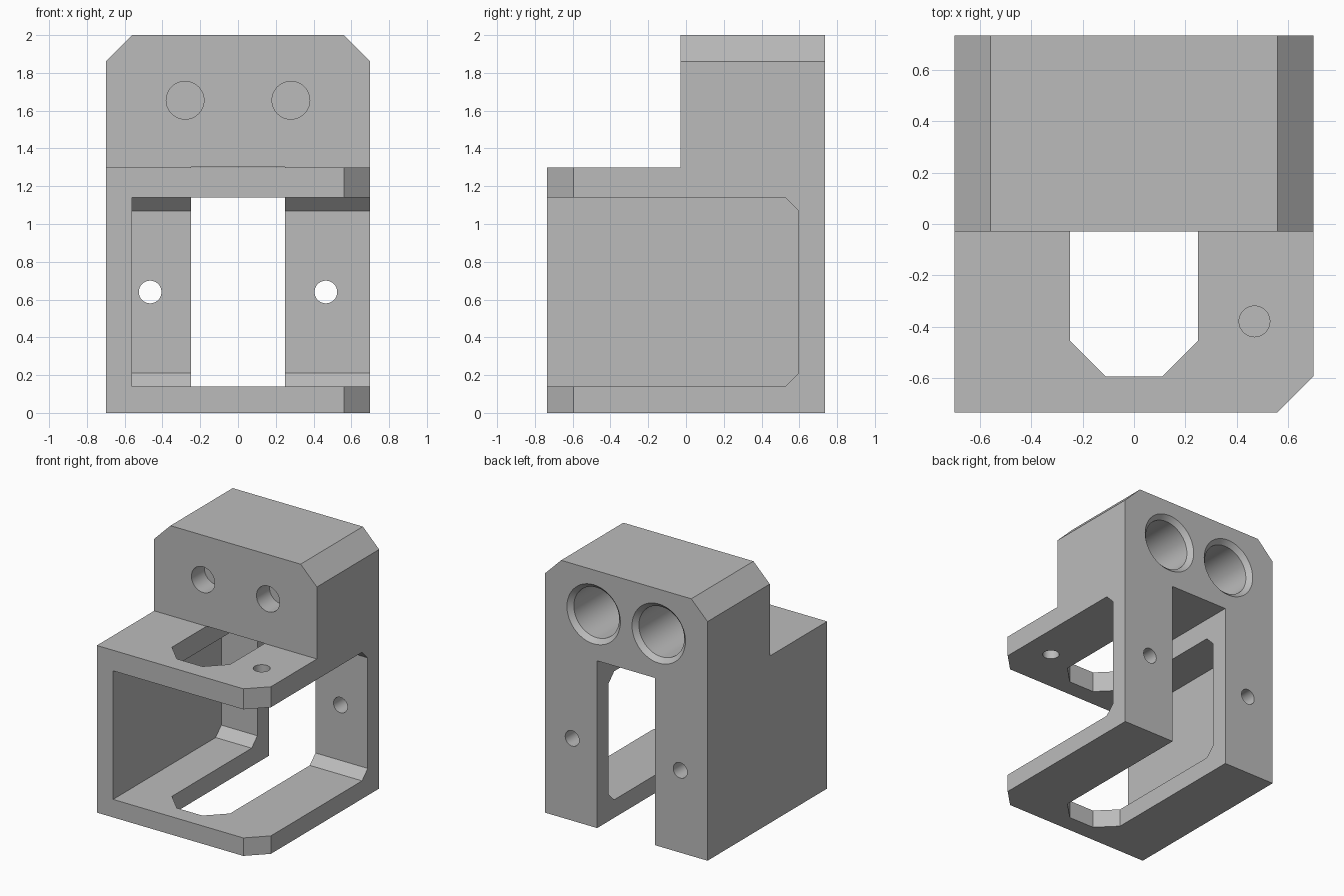
import bpy
import bmesh
from math import cos, sin, tau
from mathutils import Vector

if "Cube" in bpy.data.objects:
    bpy.data.objects.remove(bpy.data.objects["Cube"], do_unlink=True)

W, D, H = 0.70, 0.735, 2.0       # half width, half depth, height
WALL, CH = 0.14, 0.14            # wall thickness, outer chamfer
STEP_Y, STEP_Z = -0.03, 1.30     # where the tall block meets the lower deck
FAR = 1.0                        # cutter overshoot

grey = bpy.data.materials.new("plain grey")
grey.use_nodes = True
colour = (0.5, 0.5, 0.5, 1)
grey.diffuse_color = colour
grey.node_tree.nodes["Principled BSDF"].inputs["Base Color"].default_value = colour


def loft(name, sections):
    """Closed solid through a row of matching point loops."""
    bm = bmesh.new()
    rings = [[bm.verts.new(p) for p in s] for s in sections]
    n = len(rings[0])
    for a, b in zip(rings, rings[1:]):
        for i in range(n):
            j = (i + 1) % n
            bm.faces.new((a[i], a[j], b[j], b[i]))
    bm.faces.new(rings[0])
    bm.faces.new(rings[-1])
    bmesh.ops.recalc_face_normals(bm, faces=bm.faces)
    mesh = bpy.data.meshes.new(name)
    bm.to_mesh(mesh)
    bm.free()
    mesh.materials.append(grey)
    ob = bpy.data.objects.new(name, mesh)
    bpy.context.collection.objects.link(ob)
    return ob


def place(axis, u, v, w):
    """Profile point (u, v) at distance w along the axis."""
    return Vector({"x": (w, u, v), "y": (u, w, v), "z": (u, v, w)}[axis])


def prism(name, axis, profile, lo, hi):
    return loft(name, [[place(axis, u, v, w) for u, v in profile] for w in (lo, hi)])


def turned(name, axis, u, v, rings, n=48):
    """Round cutter from (distance, radius) rings."""
    return loft(name, [[place(axis, u + r * cos(tau * i / n), v + r * sin(tau * i / n), w)
                        for i in range(n)] for w, r in rings])


# Main block with chamfered top corners
body = prism("bracket_body", "y",
             [(-W, 0), (W, 0), (W, H - CH), (W - CH, H), (CH - W, H), (-W, H - CH)],
             -D, D)


def cut(cutter):
    cutter.hide_render = True
    mod = body.modifiers.new(cutter.name, "BOOLEAN")
    mod.operation = "DIFFERENCE"
    mod.solver = "EXACT"
    mod.object = cutter
    bpy.context.view_layer.objects.active = body
    bpy.ops.object.modifier_apply(modifier=mod.name)
    bpy.data.objects.remove(cutter, do_unlink=True)


# Long slot with chamfered front end, open at the back and bottom
S, END = 0.25, WALL - D
cut(prism("slot", "z",
          [(-S, FAR), (-S, END + CH), (CH - S, END), (S - CH, END), (S, END + CH), (S, FAR)],
          -FAR, STEP_Z + 0.001))

# Step above the front deck
cut(prism("step", "x", [(-FAR, STEP_Z), (STEP_Y, STEP_Z), (STEP_Y, H + 1), (-FAR, H + 1)],
          -FAR, FAR))

# Inner chamber, open to the front and one side, chamfered at the back
back, low, high, c = D - WALL, WALL, 1.14, 0.07
cut(prism("chamber", "x",
          [(-FAR, low), (back - c, low), (back, low + c),
           (back, high - c), (back - c, high), (-FAR, high)],
          WALL - W, FAR))

# Clipped front corner of both plates
e = 0.1
cut(prism("corner", "z",
          [(W - CH - e, -D - e), (W + e, -D + CH + e), (W + e, -D - e)], -FAR, STEP_Z + e))

# Screw hole in the deck
cut(turned("deck_hole", "z", 0.47, -0.38, [(high - e, 0.06), (STEP_Z + e, 0.06)]))

for side in (-1, 1):
    # Screw holes in the back wall
    cut(turned("wall_hole", "y", side * 0.465, 0.64, [(back - e, 0.06), (D + e, 0.06)]))
    # Small blind hole in front, wide chamfered bore behind it
    cut(turned("front_hole", "y", side * 0.28, 1.655, [(STEP_Y - e, 0.1), (0.13, 0.1)]))
    cut(turned("rear_bore", "y", side * 0.28, 1.655,
               [(0.145, 0.195), (D - 0.035, 0.195), (D + 0.02, 0.25)]))

# Smooth only the round walls
bpy.ops.object.select_all(action="DESELECT")
body.select_set(True)
bpy.context.view_layer.objects.active = body
bpy.ops.object.shade_smooth_by_angle()
